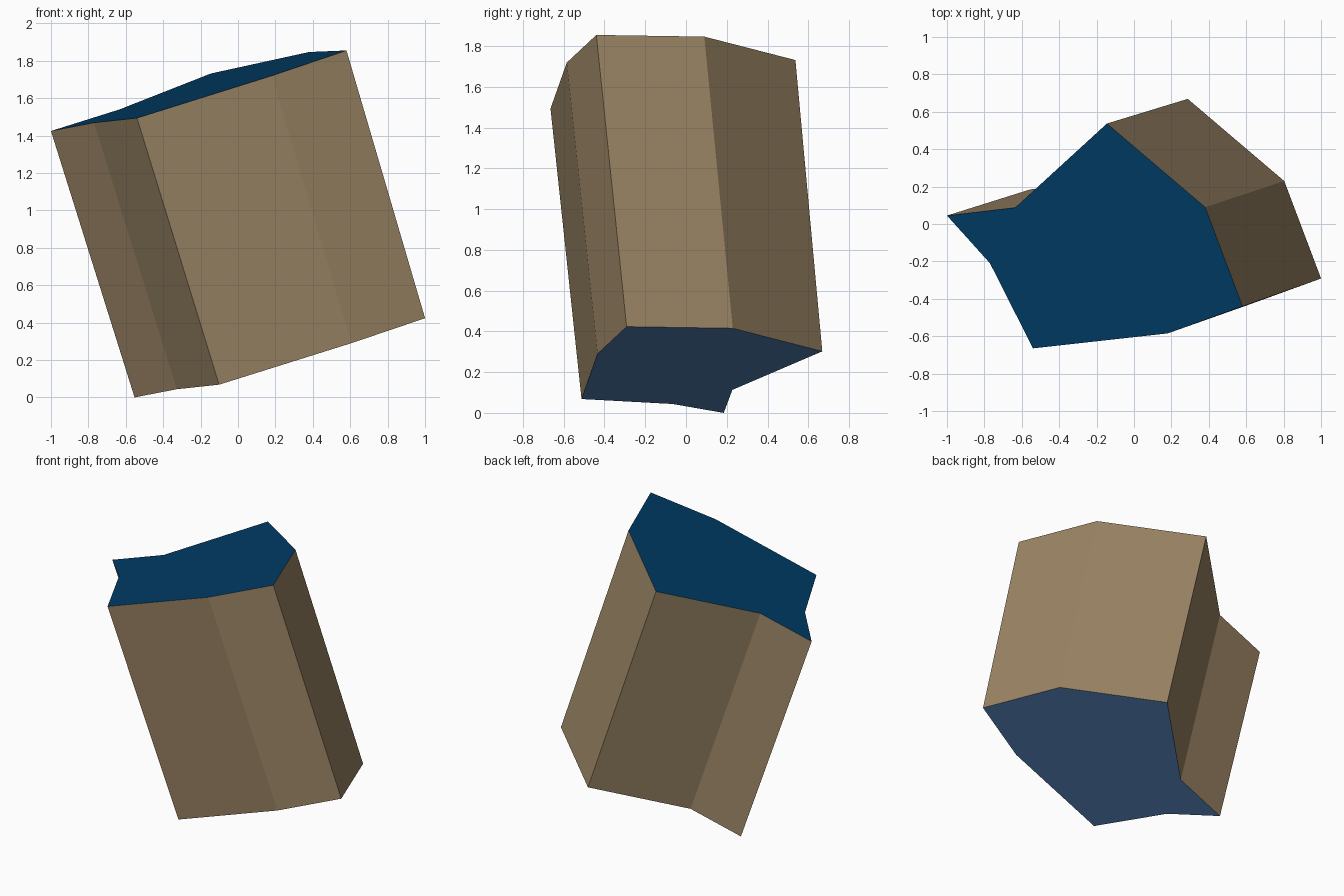
import bpy, bmesh
from mathutils import Vector

if "Cube" in bpy.data.objects:
    bpy.data.objects.remove(bpy.data.objects["Cube"])


def material(name, rgb):
    def linear(c):
        c /= 255
        return c / 12.92 if c <= 0.04045 else ((c + 0.055) / 1.055) ** 2.4
    m = bpy.data.materials.new(name)
    m.diffuse_color = (*[linear(c) for c in rgb], 1)
    m.use_nodes = True
    m.node_tree.nodes["Principled BSDF"].inputs["Base Color"].default_value = m.diffuse_color
    return m


# Outline of the tilted top face, seen from above
OUTLINE = [(-1.0, 0.045), (-0.635, 0.088), (-0.145, 0.537), (0.38, 0.09),
           (0.58, -0.44), (0.18, -0.585), (-0.54, -0.665), (-0.77, -0.21)]

# The top lies on a sloping plane; the base is a slightly smaller, shifted copy
top = [Vector((x, y, (2.446 + 0.43 * x + 0.14 * y) / 1.42)) for x, y in OUTLINE]
base = [p * 0.983 + Vector((0.430, 0.141, -1.4)) for p in top]

bm = bmesh.new()
tv = [bm.verts.new(p) for p in top]
bv = [bm.verts.new(p) for p in base]
n = len(tv)

# Column sides, top cap and base cap
for i in range(n):
    j = (i + 1) % n
    bm.faces.new((tv[i], tv[j], bv[j], bv[i])).material_index = 0
bm.faces.new(tv).material_index = 1
bm.faces.new(bv).material_index = 2
bmesh.ops.recalc_face_normals(bm, faces=bm.faces)

mesh = bpy.data.meshes.new("leaning_column")
bm.to_mesh(mesh)
bm.free()
for m in (material("stone brown", (155, 133, 101)),
          material("deep blue", (0, 58, 99)),
          material("light blue", (83, 126, 179))):
    mesh.materials.append(m)
bpy.context.collection.objects.link(bpy.data.objects.new("leaning_column", mesh))
